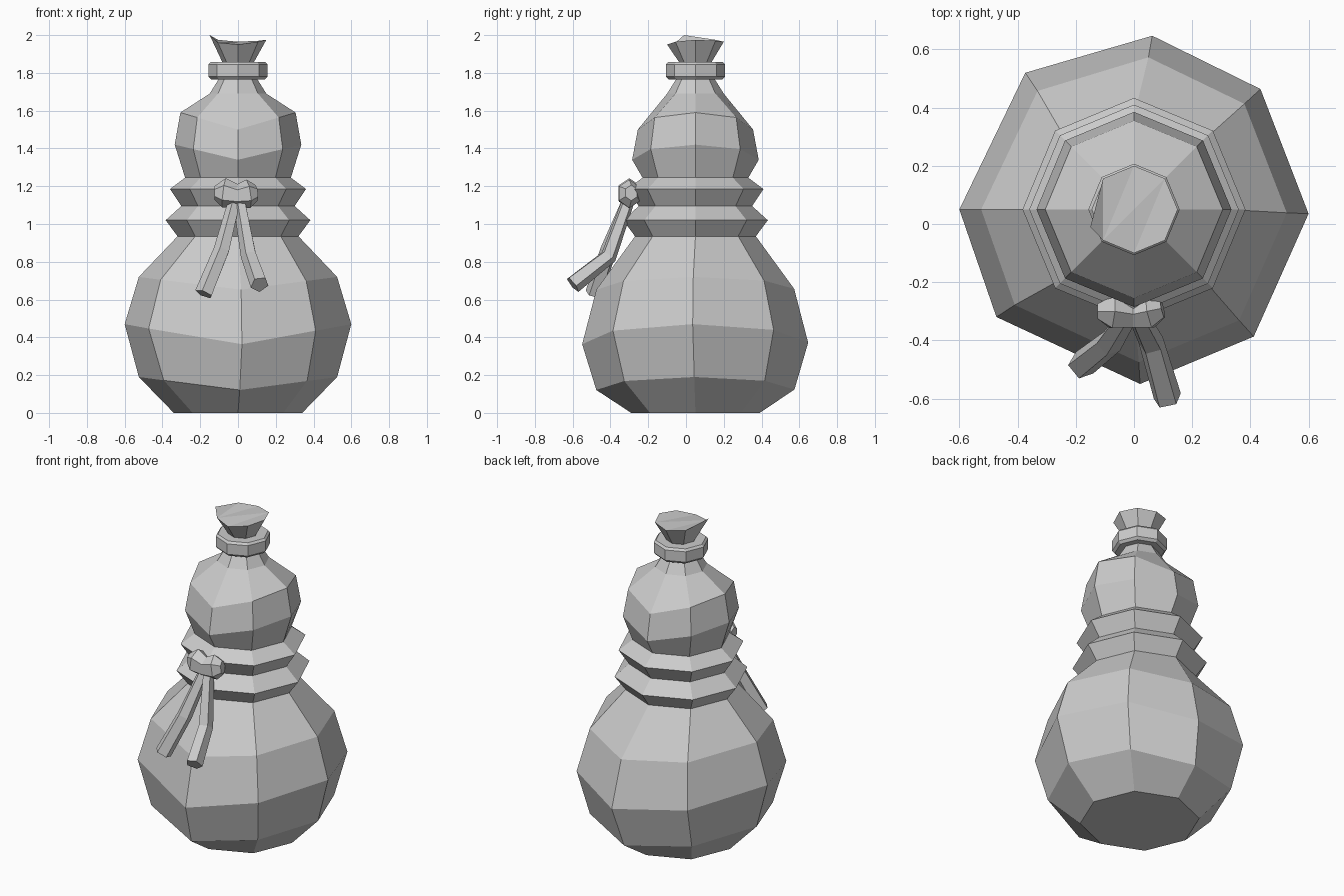
import bpy, bmesh
from math import cos, sin, radians, tau
from mathutils import Vector

if "Cube" in bpy.data.objects:
    bpy.data.objects.remove(bpy.data.objects["Cube"], do_unlink=True)

# One plain grey cloth material
cloth = bpy.data.materials.new("grey cloth")
cloth.use_nodes = True
GREY = (0.6, 0.6, 0.6, 1)
cloth.diffuse_color = GREY
cloth.node_tree.nodes["Principled BSDF"].inputs["Base Color"].default_value = GREY

SIDES = 8
AXIS_Y = 0.05
JITTER = [-1.4, -1.4, -6, -6.5, 0, -7, 2, -1.7]


def loft(name, rings):
    """Skin a list of equal point rings, cap both ends, keep flat faces."""
    bm = bmesh.new()
    loops = [[bm.verts.new(p) for p in ring] for ring in rings]
    n = len(loops[0])
    for low, high in zip(loops, loops[1:]):
        for i in range(n):
            j = (i + 1) % n
            bm.faces.new((low[i], low[j], high[j], high[i]))
    caps = [bm.faces.new(loops[0]), bm.faces.new(loops[-1])]
    bmesh.ops.triangulate(bm, faces=caps)
    bmesh.ops.recalc_face_normals(bm, faces=bm.faces)
    mesh = bpy.data.meshes.new(name)
    bm.to_mesh(mesh)
    bm.free()
    mesh.materials.append(cloth)
    obj = bpy.data.objects.new(name, mesh)
    bpy.context.collection.objects.link(obj)
    return obj


def ring(z, r, saddle=0.0, uneven=0.0):
    """Octagon about the sack axis; saddle lifts its left and right sides."""
    pts = []
    for i in range(SIDES):
        a = radians(45 * i + JITTER[i] * uneven)
        pts.append(Vector((r * cos(a), AXIS_Y + r * sin(a), z + saddle * abs(cos(a)))))
    return pts


def tube(name, path, sides, flat=1.0):
    """Sweep a polygon along path entries of (position, radius)."""
    pts = [Vector(p) for p, r in path]
    rings = []
    for i, (p, r) in enumerate(path):
        t = (pts[min(i + 1, len(pts) - 1)] - pts[max(i - 1, 0)]).normalized()
        u = t.cross(Vector((0, -1, 0))).normalized()
        v = u.cross(t)
        rings.append([pts[i] + r * (u * cos(tau * k / sides) + v * flat * sin(tau * k / sides))
                      for k in range(sides)])
    return loft(name, rings)


# Sack: wide belly, two waist folds, upper bulge, neck
loft("sack_body", [
    ring(0, 0.34),
    ring(0.12, 0.525, 0.07, 0.5),
    ring(0.36, 0.60, 0.11, 1),
    ring(0.65, 0.525, 0.07, 0.9),
    ring(0.935, 0.32),
    ring(1.02, 0.383),
    ring(1.095, 0.30),
    ring(1.185, 0.36),
    ring(1.245, 0.28),
    ring(1.34, 0.335, 0.08),
    ring(1.50, 0.305, 0.09),
    ring(1.69, 0.15),
    ring(1.77, 0.10),
])

# Tie around the neck
loft("neck_tie", [ring(1.765, 0.142), ring(1.78, 0.157),
                  ring(1.845, 0.157), ring(1.858, 0.145)])

# Gathered cloth above the tie, with an uneven rim
rim = ring(0, 0.15)
for p, z in zip(rim, [1.975, 1.97, 1.965, 1.975, 2.0, 1.96, 1.95, 1.965]):
    p.z = z
rim[4].y -= 0.06
loft("sack_mouth", [ring(1.84, 0.075), rim])

# Bow knot: two lobes pinched in the middle
tube("bow_knot", [
    ((-0.125, -0.30, 1.165), 0.035),
    ((-0.075, -0.30, 1.165), 0.078),
    ((-0.005, -0.31, 1.15), 0.062),
    ((0.055, -0.30, 1.16), 0.076),
    ((0.098, -0.29, 1.165), 0.042),
], 6, 0.85)

# Hanging ribbon tails
tube("ribbon_tail_right", [
    ((-0.02, -0.31, 1.11), 0.035),
    ((-0.085, -0.41, 0.86), 0.045),
    ((-0.18, -0.485, 0.63), 0.05),
], 5)
tube("ribbon_tail_left", [
    ((0.01, -0.31, 1.11), 0.035),
    ((0.06, -0.41, 0.83), 0.045),
    ((0.115, -0.60, 0.68), 0.05),
], 5)
